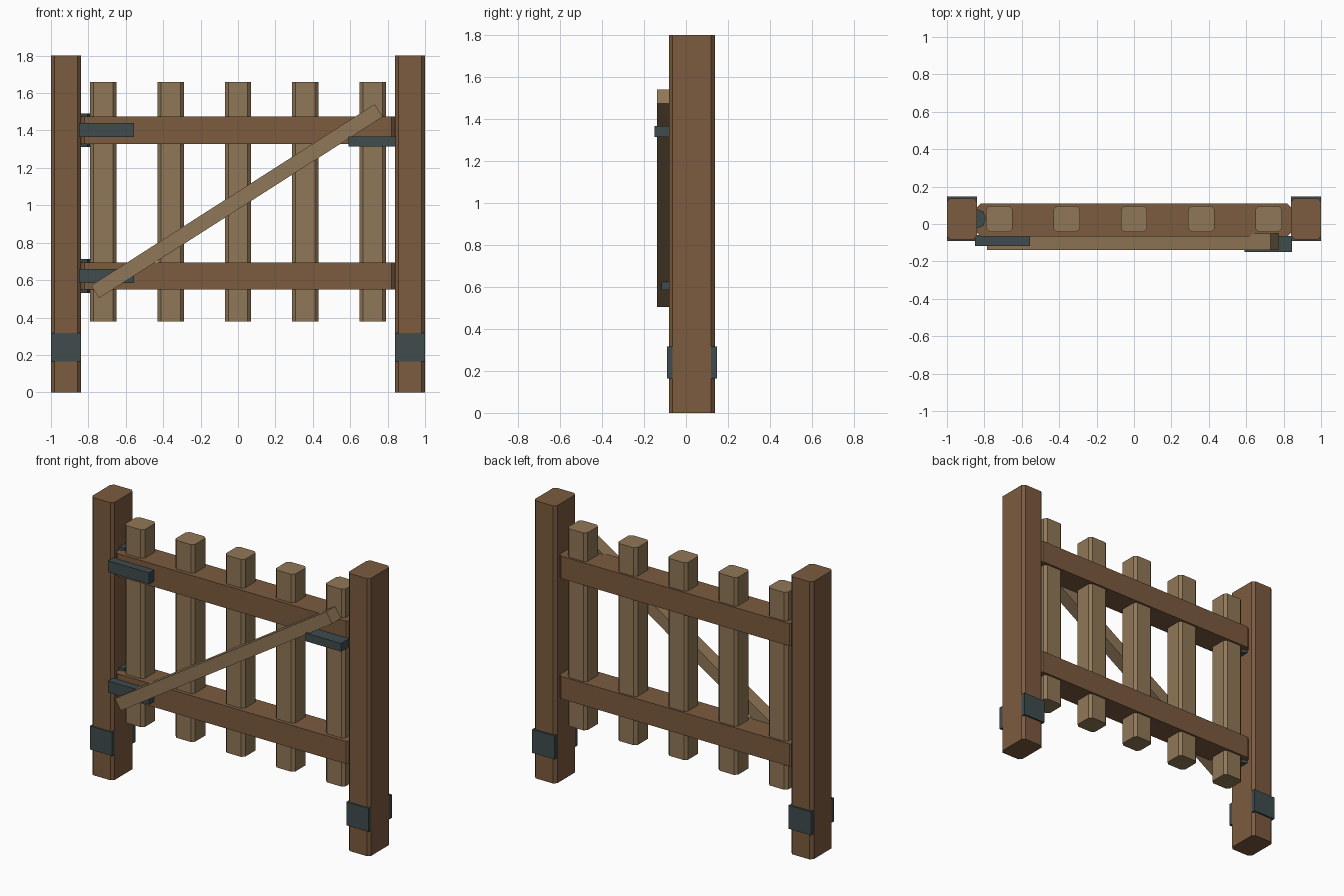
import bpy, bmesh, math
from mathutils import Matrix

if "Cube" in bpy.data.objects:
    bpy.data.objects.remove(bpy.data.objects["Cube"])


def material(name, rgb):
    m = bpy.data.materials.new(name)
    m.diffuse_color = (*rgb, 1)
    m.use_nodes = True
    m.node_tree.nodes["Principled BSDF"].inputs["Base Color"].default_value = m.diffuse_color
    return m


DARK = material("dark_wood", (0.20, 0.105, 0.05))
LIGHT = material("light_wood", (0.28, 0.185, 0.095))
IRON = material("iron", (0.05, 0.072, 0.076))


def finish(name, bm, mat):
    me = bpy.data.meshes.new(name)
    bm.to_mesh(me)
    bm.free()
    ob = bpy.data.objects.new(name, me)
    me.materials.append(mat)
    bpy.context.collection.objects.link(ob)
    return ob


def box(name, x, y, z, mat, chamfer=0.0):
    """Box from (min, max) ranges, with optionally chamfered upright edges."""
    bm = bmesh.new()
    bmesh.ops.create_cube(bm, size=1)
    for v in bm.verts:
        v.co = [r[0] + (c + 0.5) * (r[1] - r[0]) for r, c in zip((x, y, z), v.co)]
    if chamfer:
        upright = [e for e in bm.edges
                   if abs(e.verts[0].co.z - e.verts[1].co.z) > 0.01]
        bmesh.ops.bevel(bm, geom=upright, offset=chamfer, segments=1,
                        profile=0.5, affect='EDGES')
    return finish(name, bm, mat)


# Posts with iron bands near the foot
for side, cx in (("left", -0.92), ("right", 0.92)):
    box(f"{side}_post", (cx - 0.08, cx + 0.08), (-0.082, 0.137), (0, 1.8), DARK, 0.018)
    box(f"{side}_post_band", (cx - 0.0798, cx + 0.0798), (-0.09, 0.148), (0.165, 0.317), IRON)

# Horizontal rails
for level, z in (("lower", 0.622), ("upper", 1.402)):
    box(f"{level}_rail", (-0.842, 0.842), (-0.067, 0.11), (z - 0.073, z + 0.073), DARK, 0.022)

# Upright pickets
for i in range(5):
    cx = -0.72 + 0.36 * i
    box(f"picket_{i + 1}", (cx - 0.07, cx + 0.07), (-0.043, 0.097), (0.38, 1.66), LIGHT, 0.018)

# Diagonal brace across the front
brace = box("diagonal_brace", (-0.9, 0.9), (-0.139, -0.05), (-0.04, 0.04), LIGHT)
brace.data.transform(Matrix.Translation((-0.006, 0, 1.022))
                     @ Matrix.Rotation(-math.radians(32.6), 4, 'Y'))

# Hinges: front strap and upright pin
for level, z in (("lower", 0.622), ("upper", 1.402)):
    box(f"{level}_hinge_strap", (-0.85, -0.555), (-0.117, -0.06), (z - 0.037, z + 0.037), IRON)
    bm = bmesh.new()
    bmesh.ops.create_cone(bm, cap_ends=True, segments=8, radius1=0.054, radius2=0.054,
                          depth=0.18, matrix=Matrix.Translation((-0.844, 0.028, z)))
    finish(f"{level}_hinge_pin", bm, IRON)

# Latch bar reaching to the right post
box("latch_bar", (0.59, 0.845), (-0.15, -0.065), (1.315, 1.368), IRON)
